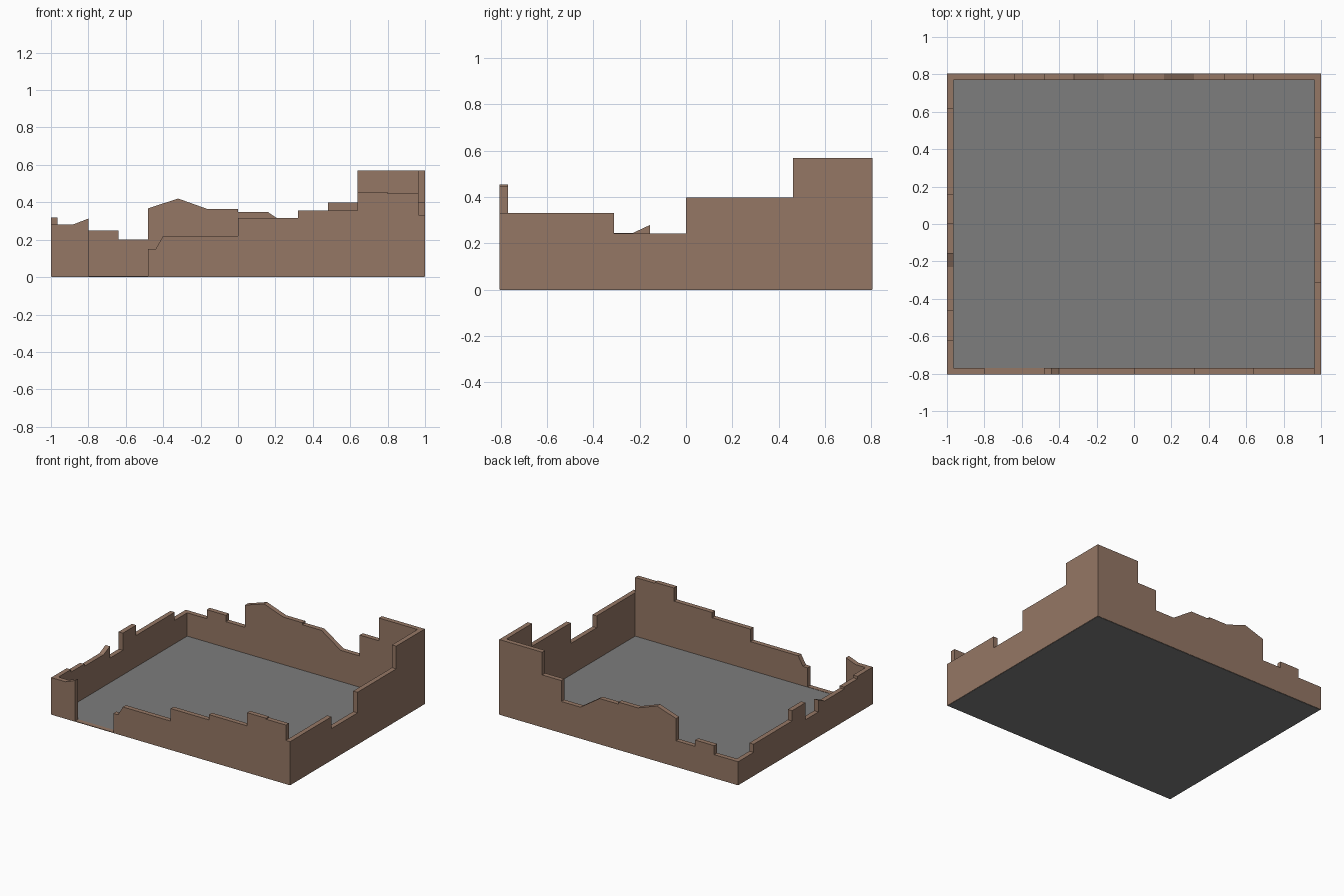
import bpy, bmesh
from mathutils import Vector

if "Cube" in bpy.data.objects:
    bpy.data.objects.remove(bpy.data.objects["Cube"])

HX, HY = 1.0, 0.805      # half footprint
T = 0.036                # wall thickness
BASE = 0.002             # wall foot, just above the floor underside


def material(name, rgb):
    m = bpy.data.materials.new(name)
    m.diffuse_color = (*rgb, 1)
    m.use_nodes = True
    m.node_tree.nodes["Principled BSDF"].inputs["Base Color"].default_value = m.diffuse_color
    return m


BROWN = material("brown plaster", (0.30, 0.185, 0.13))
GREY = material("grey floor", (0.205, 0.205, 0.205))


def wall(name, top, along, offset):
    """Extrude a broken wall outline; 'top' runs along x or y, offset is its lower side."""
    outline = [(top[0][0], BASE)] + top + [(top[-1][0], BASE)]
    bm = bmesh.new()
    if along == 'x':
        verts = [bm.verts.new((u, offset, z)) for u, z in outline]
        depth = Vector((0, T, 0))
    else:
        verts = [bm.verts.new((offset, u, z)) for u, z in outline]
        depth = Vector((T, 0, 0))
    face = bm.faces.new(verts)
    res = bmesh.ops.extrude_face_region(bm, geom=[face], use_keep_orig=True)
    moved = [g for g in res['geom'] if isinstance(g, bmesh.types.BMVert)]
    bmesh.ops.translate(bm, verts=moved, vec=depth)
    bmesh.ops.recalc_face_normals(bm, faces=bm.faces)
    finish(name, bm, BROWN)


def slab(name, x0, x1, y0, y1, z0, z1, mat):
    bm = bmesh.new()
    bmesh.ops.create_cube(bm, size=1)
    for v in bm.verts:
        v.co = ((x0 + x1) / 2 + v.co.x * (x1 - x0),
                (y0 + y1) / 2 + v.co.y * (y1 - y0),
                (z0 + z1) / 2 + v.co.z * (z1 - z0))
    finish(name, bm, mat)


def finish(name, bm, mat):
    mesh = bpy.data.meshes.new(name)
    bm.to_mesh(mesh)
    bm.free()
    mesh.materials.append(mat)
    bpy.context.collection.objects.link(bpy.data.objects.new(name, mesh))


# Floor and the bare sill left in the front gap
slab("floor", -HX + .003, HX - .003, -HY + .003, HY - .003, 0, 0.004, GREY)
slab("gap_sill", -0.80, -0.48, -HY, -HY + T, BASE, 0.006, BROWN)

IN = HX - T   # front and back walls fit between the side walls

# Front wall, in two pieces either side of the gap
wall("front_wall_stub", [(-IN, .282), (-.88, .282), (-.80, .313)], 'x', -HY)
wall("front_wall", [(-.48, .15), (-.44, .15), (-.40, .22), (0, .22), (0, .315),
                    (.32, .315), (.32, .355), (.64, .355), (.64, .455),
                    (.80, .455), (.80, .448), (IN, .448)], 'x', -HY)

# Back wall
wall("back_wall", [(-IN, .18), (-.80, .18), (-.80, .248), (-.64, .248), (-.64, .20),
                   (-.48, .20), (-.48, .368), (-.32, .42), (-.16, .363), (0, .363),
                   (0, .348), (.16, .348), (.32, .24), (.48, .24), (.48, .398),
                   (.64, .398), (.64, .57), (IN, .57)], 'x', HY - T)

# Side walls
wall("right_wall", [(-HY, .332), (-.31, .332), (-.31, .242), (0, .242), (0, .398),
                    (.463, .398), (.463, .57), (HY, .57)], 'y', HX - T)
wall("left_wall", [(-HY, .282), (-.62, .282), (-.62, .262), (-.46, .262), (-.46, .245),
                   (-.23, .245), (-.155, .28), (-.155, .19), (0, .19), (0, .32),
                   (.16, .32), (.16, .242), (.62, .242), (.62, .18), (HY, .18)], 'y', -HX)
